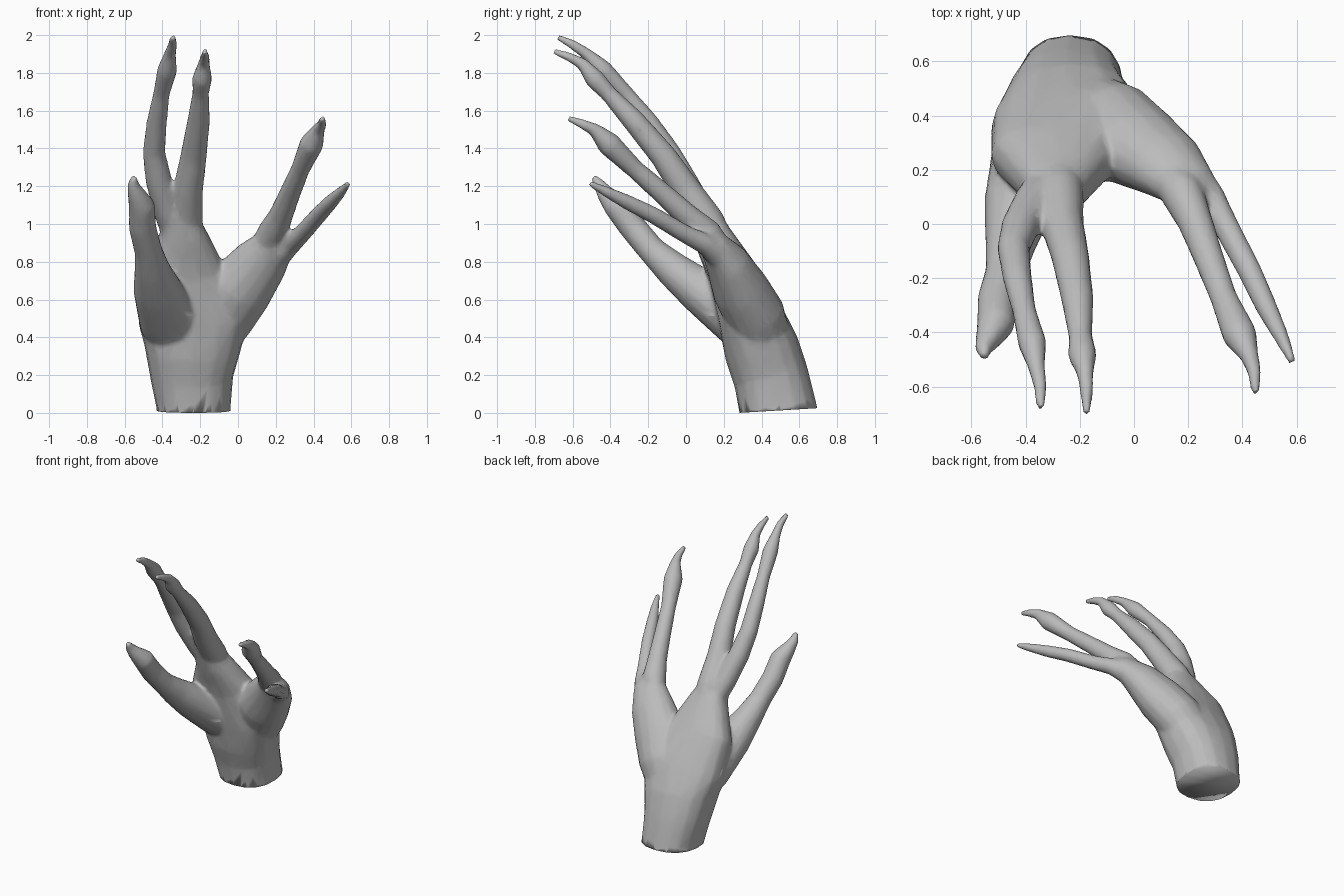
import bpy
import bmesh
from math import copysign, cos, sin, tau
from mathutils import Vector

SIDES = 16

old = bpy.data.objects.get("Cube")
if old:
    bpy.data.objects.remove(old, do_unlink=True)

# One plain grey skin
skin = bpy.data.materials.new("grey_skin")
skin.use_nodes = True
skin.diffuse_color = (0.5, 0.5, 0.5, 1)
shader = skin.node_tree.nodes["Principled BSDF"]
shader.inputs["Base Color"].default_value = (0.5, 0.5, 0.5, 1)
shader.inputs["Roughness"].default_value = 0.7

bm = bmesh.new()


def limb(*stations, power=1):
    """Loft ovals along a path: x, y, z, half width, optional half thickness.
    A power below one makes the ovals squarer."""
    centres = [Vector(s[:3]) for s in stations]
    rings = []
    for i, s in enumerate(stations):
        after = centres[min(i + 1, len(centres) - 1)]
        before = centres[max(i - 1, 0)]
        along = (after - before).normalized()
        side = Vector((1, 0, 0))
        side = (side - along * side.dot(along)).normalized()
        deep = along.cross(side)
        ring = []
        for k in range(SIDES):
            c, d = (copysign(abs(f(tau * k / SIDES)) ** power, f(tau * k / SIDES))
                    for f in (cos, sin))
            offset = side * c * s[3] + deep * d * s[-1]
            ring.append(bm.verts.new(centres[i] + offset))
        rings.append(ring)
    for low, high in zip(rings, rings[1:]):
        for k in range(SIDES):
            n = (k + 1) % SIDES
            bm.faces.new((low[k], low[n], high[n], high[k]))
    bm.faces.new(rings[0][::-1])
    bm.faces.new(rings[-1])


# Wrist and palm
limb((-.235, .51, -.12, .20, .215),
     (-.235, .485, .03, .197, .205),
     (-.245, .45, .19, .22, .20),
     (-.24, .40, .34, .255, .20),
     (-.23, .34, .51, .30, .175),
     (-.30, .24, .75, .23, .13),
     (-.29, .13, .95, .125, .10),
     (-.32, .04, 1.09, .07, .05), power=.85)

# Branch that carries the two outer fingers
limb((-.19, .43, .34, .15, .14),
     (-.08, .365, .52, .175, .16),
     (.01, .285, .66, .18, .15),
     (.12, .215, .80, .15, .115),
     (.20, .14, .90, .11, .075),
     (.24, .09, .95, .06, .04))

# Thumb
limb((-.29, .43, .32, .12, .10),
     (-.36, .27, .48, .165, .13),
     (-.425, .07, .65, .13, .12),
     (-.455, -.07, .76, .095),
     (-.475, -.18, .86, .074),
     (-.505, -.28, .98, .073),
     (-.51, -.37, 1.10, .07),
     (-.54, -.43, 1.165, .046),
     (-.555, -.46, 1.21, .032),
     (-.55, -.49, 1.25, .018))

# Longest finger
limb((-.32, .18, .88, .06),
     (-.37, .08, 1.06, .075),
     (-.42, -.01, 1.23, .07),
     (-.445, -.09, 1.38, .06),
     (-.43, -.20, 1.54, .054),
     (-.405, -.32, 1.69, .044),
     (-.375, -.44, 1.815, .053),
     (-.36, -.525, 1.90, .032),
     (-.345, -.60, 1.95, .026),
     (-.345, -.68, 1.99, .016))

# Second finger
limb((-.28, .20, .86, .08),
     (-.275, .11, 1.02, .09),
     (-.265, 0, 1.18, .08),
     (-.235, -.12, 1.36, .07),
     (-.208, -.28, 1.55, .06),
     (-.198, -.41, 1.69, .044),
     (-.19, -.485, 1.77, .053),
     (-.18, -.55, 1.85, .032),
     (-.175, -.62, 1.885, .025),
     (-.175, -.70, 1.915, .016))

# Third finger
limb((.09, .23, .80, .06),
     (.18, .11, .95, .08),
     (.225, .01, 1.04, .065),
     (.27, -.11, 1.15, .057),
     (.33, -.27, 1.29, .05),
     (.39, -.41, 1.425, .064),
     (.425, -.485, 1.50, .036),
     (.445, -.55, 1.53, .026),
     (.447, -.625, 1.56, .016))

# Outer finger
limb((.11, .26, .74, .06),
     (.21, .175, .84, .075),
     (.28, .10, .895, .056),
     (.34, -.01, .95, .048),
     (.425, -.17, 1.045, .045),
     (.49, -.31, 1.115, .04),
     (.54, -.41, 1.165, .03),
     (.585, -.51, 1.215, .016))

mesh = bpy.data.meshes.new("hand")
bm.to_mesh(mesh)
bm.free()
hand = bpy.data.objects.new("hand", mesh)
bpy.context.collection.objects.link(hand)
bpy.context.view_layer.objects.active = hand
for other in bpy.context.selected_objects:
    other.select_set(False)
hand.select_set(True)

# Fuse the limbs into one skin, soften the joins and thin out the mesh
fuse = hand.modifiers.new("fuse", "REMESH")
fuse.mode = "VOXEL"
fuse.voxel_size = 0.011
soften = hand.modifiers.new("soften", "SMOOTH")
soften.factor = 0.5
soften.iterations = 10
thin = hand.modifiers.new("thin", "DECIMATE")
thin.ratio = 0.12
for name in ("fuse", "soften", "thin"):
    bpy.ops.object.modifier_apply(modifier=name)

# Cut the wrist off flat, rising slightly to the back
bm = bmesh.new()
bm.from_mesh(hand.data)
cut = bmesh.ops.bisect_plane(
    bm, geom=bm.verts[:] + bm.edges[:] + bm.faces[:], dist=0.0001,
    plane_co=(0, .28, 0), plane_no=(0, -.06, 1), clear_inner=True)
rim = [e for e in cut["geom_cut"] if isinstance(e, bmesh.types.BMEdge)]
bmesh.ops.holes_fill(bm, edges=rim, sides=0)
bm.to_mesh(hand.data)
bm.free()

hand.data.materials.clear()
hand.data.materials.append(skin)
bpy.ops.object.shade_smooth()
